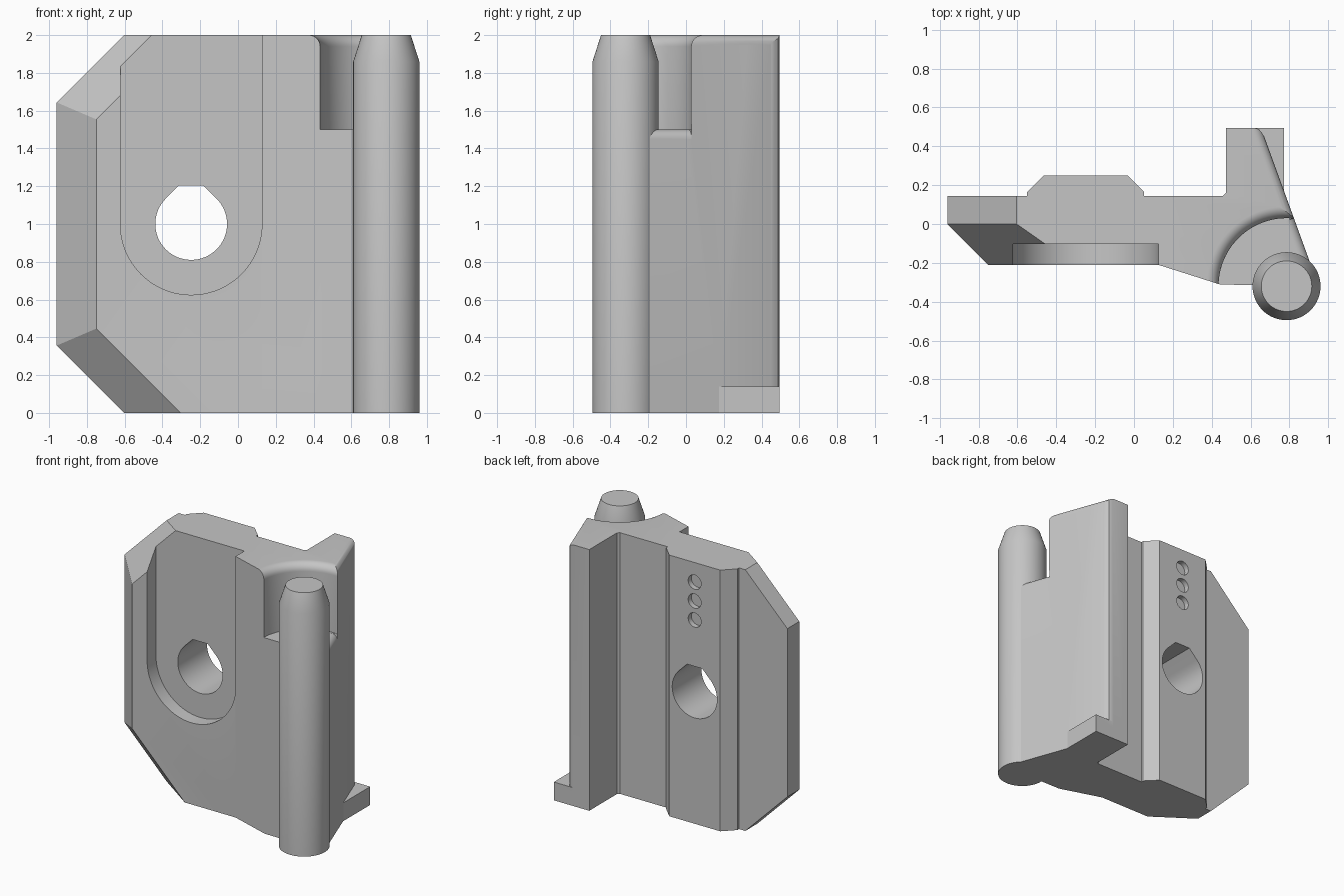
import bpy, bmesh
from math import sin, cos, pi, radians, tan
from mathutils import Matrix, Vector

if "Cube" in bpy.data.objects:
    bpy.data.objects.remove(bpy.data.objects["Cube"])

grey = bpy.data.materials.new("plain_grey")
grey.use_nodes = True
grey.diffuse_color = (0.56, 0.56, 0.56, 1)
grey.node_tree.nodes["Principled BSDF"].inputs["Base Color"].default_value = grey.diffuse_color


def arc(cx, cy, r, a, b, n):
    """Points on an arc, angles in degrees."""
    angles = [radians(a + (b - a) * i / n) for i in range(n + 1)]
    return [(cx + r * cos(t), cy + r * sin(t)) for t in angles]


def finish(name, bm):
    bmesh.ops.recalc_face_normals(bm, faces=bm.faces)
    mesh = bpy.data.meshes.new(name)
    bm.to_mesh(mesh)
    bm.free()
    mesh.materials.append(grey)
    ob = bpy.data.objects.new(name, mesh)
    bpy.context.collection.objects.link(ob)
    return ob


def prism_bm(points, low, high, frame=Matrix()):
    """Profile in local XY, extruded along local Z."""
    bm = bmesh.new()
    face = bm.faces.new([bm.verts.new((x, y, low)) for x, y in points])
    moved = bmesh.ops.extrude_face_region(bm, geom=[face])["geom"]
    verts = [v for v in moved if isinstance(v, bmesh.types.BMVert)]
    bmesh.ops.translate(bm, verts=verts, vec=(0, 0, high - low))
    bm.transform(frame)
    return bm


def prism(name, points, low, high, frame=Matrix()):
    return finish(name, prism_bm(points, low, high, frame))


def lathe(name, profile, cx, cy, steps):
    """Closed solid around a vertical axis: rings joined by quads, flat caps."""
    bm = bmesh.new()
    turns = [2 * pi * i / steps for i in range(steps)]
    rings = [[bm.verts.new((cx + r * cos(t), cy + r * sin(t), z)) for t in turns]
             for r, z in profile]
    for low, high in zip(rings, rings[1:]):
        for i in range(steps):
            bm.faces.new((low[i - 1], low[i], high[i], high[i - 1]))
    bm.faces.new(rings[0])
    bm.faces.new(rings[-1])
    return finish(name, bm)


def combine(target, tool, operation="DIFFERENCE"):
    tool.hide_render = True
    mod = target.modifiers.new("combine", "BOOLEAN")
    mod.operation, mod.object, mod.solver = operation, tool, "EXACT"
    bpy.context.view_layer.objects.active = target
    bpy.ops.object.modifier_apply(modifier=mod.name)
    bpy.data.objects.remove(tool)


def smooth(ob):
    bpy.ops.object.select_all(action="DESELECT")
    ob.select_set(True)
    bpy.context.view_layer.objects.active = ob
    bpy.ops.object.shade_smooth_by_angle(angle=radians(30))


PIN_X, PIN_Y = 0.785, -0.32
SLANT = radians(20)


def slant_x(y):
    return 0.823 - tan(SLANT) * (y - 0.03)


# Body: constant plan outline
outline = [
    (-0.96, 0.145), (-0.96, 0), (-0.75, -0.21), (0.125, -0.21), (0.445, -0.312),
    (PIN_X, -0.315), (slant_x(-0.2), -0.2), (slant_x(0.45), 0.45),
    (0.656, 0.472), (0.643, 0.488), (0.618, 0.495), (0.473, 0.495), (0.473, 0.16),
    (0.458, 0.145), (0.052, 0.145), (0.052, 0.165), (-0.033, 0.25),
    (-0.465, 0.25), (-0.55, 0.165), (-0.55, 0.145)]
bm = prism_bm(outline, 0, 2)

# Sloped corners and their front chamfers, at top and bottom
for z, up in ((2, 1), (0, -1)):
    for forward in (0, -1.43):
        bmesh.ops.bisect_plane(bm, geom=bm.verts[:] + bm.edges[:] + bm.faces[:],
                               plane_co=(-0.604, 0, z), plane_no=(-1, forward, up),
                               clear_outer=True)
        bmesh.ops.holes_fill(bm, edges=[e for e in bm.edges if e.is_boundary])
body = finish("body", bm)

# Foot at the back
foot = [(0.53, 0.495), (0.53, 0.25), (0.7, 0.175), (0.773, 0.175), (0.773, 0.495)]
combine(body, prism("foot", foot, 0, 0.14), "UNION")

# Round-bottomed front recess and keyed through hole (profiles in XZ)
upright = Matrix(((1, 0, 0, -0.248), (0, 0, -1, 0), (0, 1, 0, 1), (0, 0, 0, 1)))
recess = arc(0, 0, 0.375, 180, 360, 48) + [(0.375, 1.1), (-0.375, 1.1)]
combine(body, prism("recess_cutter", recess, 0.103, 0.4, upright))
hole = arc(0, 0, 0.19, 135, 405, 48) + [(0.064, 0.205), (-0.064, 0.205)]
combine(body, prism("hole_cutter", hole, -0.5, 0.5, upright))

# Three shallow round dimples on the back
for z in (0.56, 0.705, 0.85):
    combine(body, prism("dimple_cutter", arc(0, z, 0.055, 0, 345, 23), -0.3, -0.21, upright))


# Rounded edges along the slanted side
def edge_rounder(y, z, radius, length):
    profile = [(0.03, -radius), (0.03, 0.03), (-radius, 0.03)]
    profile += arc(-radius, -radius, radius, 90, 0, 8)
    out = Vector((cos(SLANT), sin(SLANT), 0))
    along = Vector((sin(SLANT), -cos(SLANT), 0))
    frame = Matrix((out, (0, 0, 1), along)).transposed().to_4x4()
    frame.translation = (slant_x(y), y, z)
    return prism("edge_cutter", profile, 0, length, frame)


combine(body, edge_rounder(0.55, 2, 0.05, 0.7))

# Round clearance around the pin, flared at its top
flare = [(0.41 - (r - 0.0), z) for r, z in arc(0, 1.94, 0.06, 0, 90, 8)]
combine(body, lathe("clearance_cutter", [(0.35, 1.5)] + flare + [(0.41, 2.1)],
                    PIN_X, PIN_Y, 96))
combine(body, edge_rounder(0.03, 1.5, 0.05, 0.5))
smooth(body)

# Pin with tapered tip
pin = lathe("pin", [(0.175, 0), (0.175, 1.86), (0.13, 2)], PIN_X, PIN_Y, 64)
smooth(pin)
